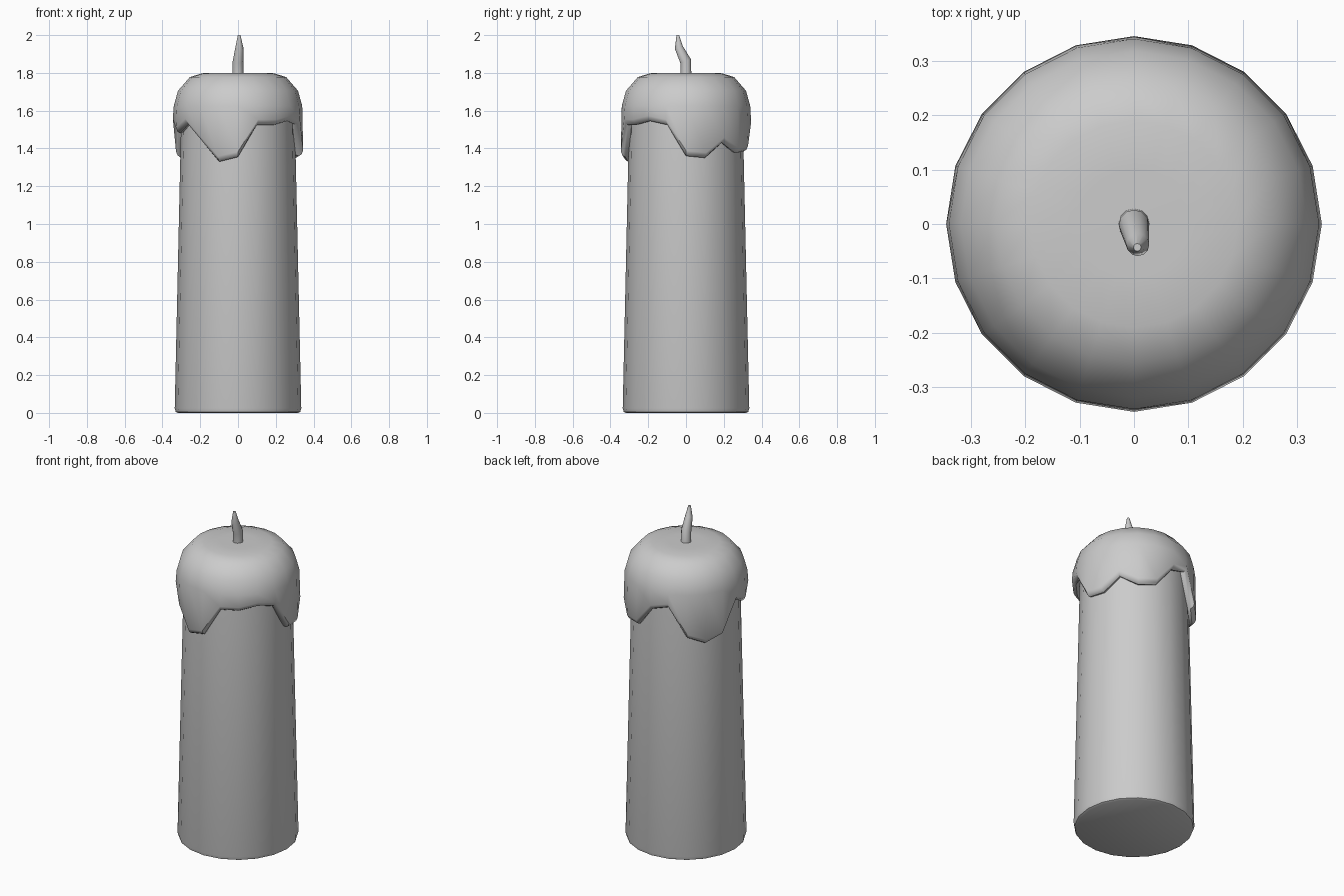
import bpy, bmesh, math
from mathutils import Vector

if "Cube" in bpy.data.objects:
    bpy.data.objects.remove(bpy.data.objects["Cube"])

SIDES = 20


def loft(name, rings, angle=40):
    """Skin a list of equal-length point rings and close both ends."""
    bm = bmesh.new()
    loops = [[bm.verts.new(p) for p in ring] for ring in rings]
    n = len(loops[0])
    for a, b in zip(loops, loops[1:]):
        for i in range(n):
            j = (i + 1) % n
            bm.faces.new((a[i], a[j], b[j], b[i]))
    bm.faces.new(loops[0])
    bm.faces.new(loops[-1])
    bmesh.ops.recalc_face_normals(bm, faces=bm.faces[:])
    mesh = bpy.data.meshes.new(name)
    bm.to_mesh(mesh)
    bm.free()
    obj = bpy.data.objects.new(name, mesh)
    bpy.context.collection.objects.link(obj)
    bpy.ops.object.select_all(action='DESELECT')
    obj.select_set(True)
    bpy.context.view_layer.objects.active = obj
    bpy.ops.object.shade_smooth_by_angle(angle=math.radians(angle))
    return obj


def ring(r, heights, center=(0, 0)):
    """Horizontal ring; heights holds one z value per corner."""
    n = len(heights)
    return [Vector((center[0] + r * math.cos(math.tau * i / n),
                    center[1] + r * math.sin(math.tau * i / n), z))
            for i, z in enumerate(heights)]


# Tapered wax column with a small rounded foot
column = [(0.318, 0.0), (0.33, 0.006), (0.335, 0.025), (0.30, 1.60)]
loft("candle_body", [ring(r, [z] * SIDES) for r, z in column])

# Melted cap: domed top, uneven drip edge and a lip that turns back to the column
drip = [1.36, 1.35, 1.43, 1.375, 1.385, 1.51, 1.54, 1.36, 1.32, 1.355,
        1.53, 1.48, 1.53, 1.44, 1.33, 1.355, 1.525, 1.525, 1.545, 1.525]
dome = [(0.10, 1.80), (0.19, 1.798), (0.255, 1.778), (0.318, 1.705), (0.34, 1.625)]
lip = [(0.345, 0.028), (0.336, 0.008), (0.322, 0.0), (0.296, 0.01)]
cap_rings = [ring(r, [z] * SIDES) for r, z in dome]
cap_rings += [ring(r, [z + dz for z in drip]) for r, dz in lip]
cap_rings.append(ring(0.29, [1.62] * SIDES))
loft("melted_cap", cap_rings)

# Bent wick, narrowing to the tip
wick = [(0.0, 0.0, 1.77, 0.029), (0.0, -0.002, 1.862, 0.028),
        (0.007, -0.038, 1.935, 0.021), (0.006, -0.043, 2.0, 0.007)]
wick_rings = []
for k, (x, y, z, r) in enumerate(wick):
    tilt = 0.35 if k in (1, 2) else 0.0
    pts = ring(r, [z] * 12, (x, y))
    for p in pts:
        p.z += tilt * (p.y - y)
    wick_rings.append(pts)
loft("wick", wick_rings, 50)
